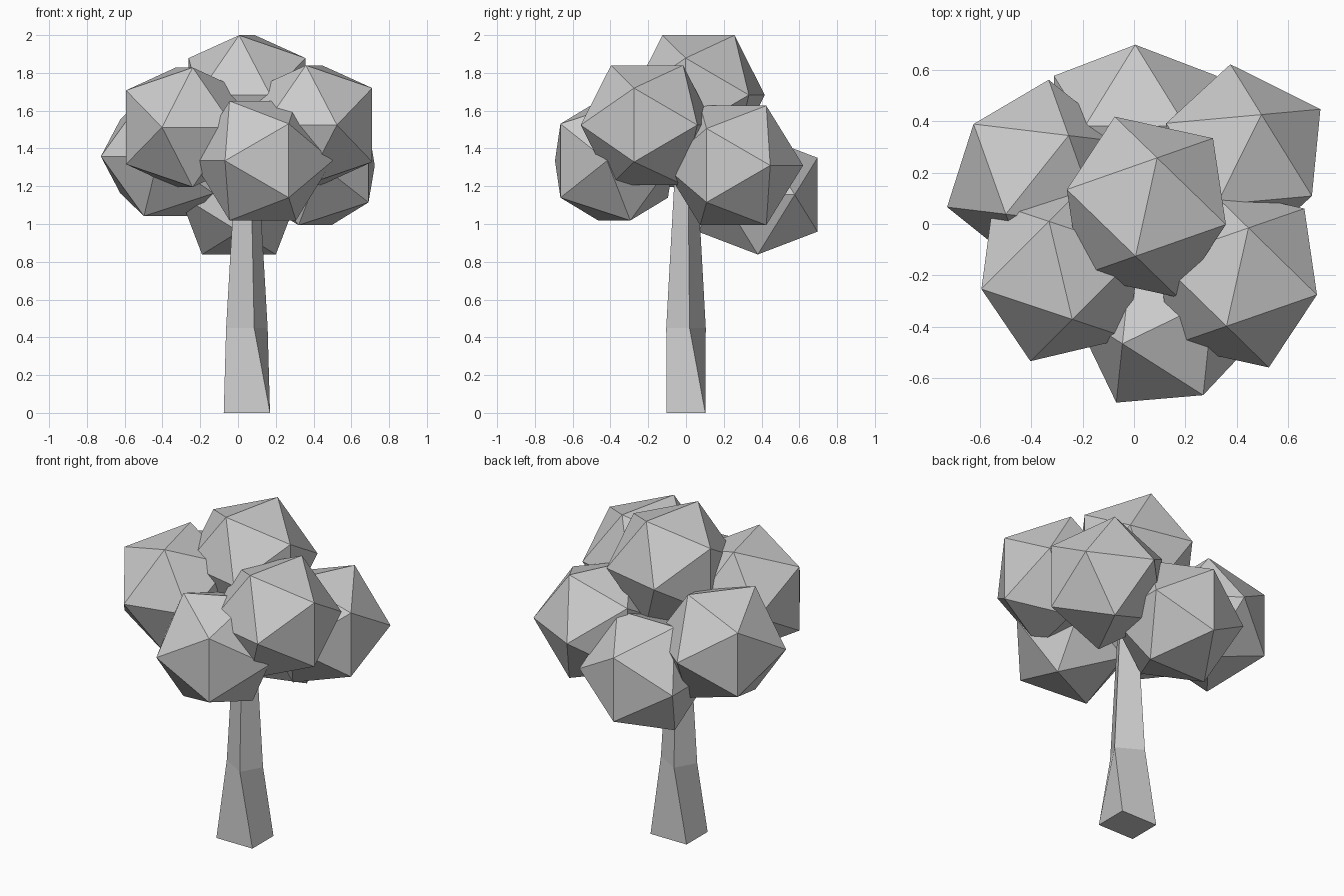
import bpy, bmesh
from math import radians
from mathutils import Matrix, Vector

if "Cube" in bpy.data.objects:
    bpy.data.objects.remove(bpy.data.objects["Cube"])

S = 0.1955                      # half an icosahedron edge
PHI = (1 + 5 ** 0.5) / 2


def finish(bm, name):
    bmesh.ops.recalc_face_normals(bm, faces=bm.faces)
    me = bpy.data.meshes.new(name)
    bm.to_mesh(me)
    bm.free()
    ob = bpy.data.objects.new(name, me)
    bpy.context.collection.objects.link(ob)
    return ob


def foliage(name, loc, angle):
    """Icosahedron resting on an edge; angle is the heading of its top edge."""
    bm = bmesh.new()
    for a in (-1, 1):
        for b in (-PHI, PHI):
            for co in ((a, 0, b), (b, a, 0), (0, b, a)):
                bm.verts.new(Vector(co) * S)
    bmesh.ops.convex_hull(bm, input=bm.verts)
    ob = finish(bm, name)
    ob.location = loc
    ob.rotation_euler.z = radians(angle)


# Leaf clumps: centre and heading
clumps = {
    "foliage_top": ((0.048, 0.066, 1.683), 77.6),
    "foliage_back": ((0.005, 0.38, 1.155), 0),
    "foliage_back_left": ((-0.376, 0.191, 1.358), 51.4),
    "foliage_front_left": ((-0.285, -0.18, 1.512), 103.3),
    "foliage_front_right": ((0.402, -0.206, 1.524), 77.4),
    "foliage_back_right": ((0.408, 0.25, 1.31), 63.5),
    "foliage_front": ((0.131, -0.38, 1.335), 25.8),
}
for name, (loc, angle) in clumps.items():
    foliage(name, loc, angle)

# Twisted, tapering four-sided trunk: height, scale, twist
bm = bmesh.new()
rings = []
for z, k, twist in ((0, 1, 0), (0.45, 0.7, -30), (1.45, 0.33, -30)):
    rot = Matrix.Rotation(radians(twist), 3, 'Z')
    rings.append([bm.verts.new(rot @ Vector((x * 0.1225 * k, y * 0.102 * k, 0)) + Vector((0.047, 0, z)))
                  for x, y in ((-1, -1), (1, -1), (1, 1), (-1, 1))])
for lo, hi in zip(rings, rings[1:]):
    for i in range(4):
        j = (i + 1) % 4
        bm.faces.new((lo[i], lo[j], hi[j], hi[i]))
bm.faces.new(rings[0][::-1])
bm.faces.new(rings[-1])
finish(bm, "trunk")
